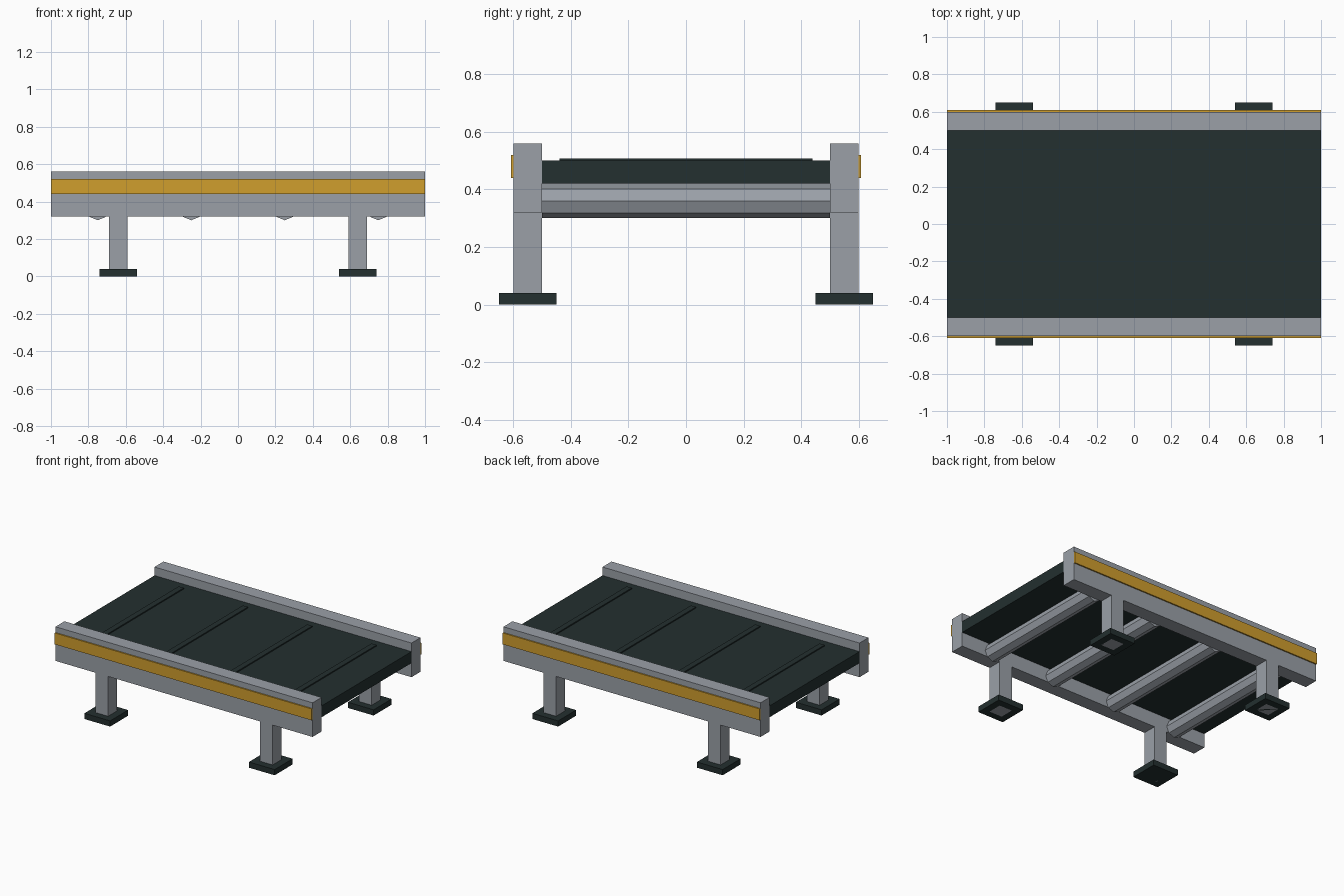
import bpy
import math

old = bpy.data.objects.get("Cube")
if old:
    bpy.data.objects.remove(old, do_unlink=True)


def material(name, rgb):
    mat = bpy.data.materials.new(name)
    mat.use_nodes = True
    color = (*rgb, 1)
    mat.diffuse_color = color
    mat.node_tree.nodes["Principled BSDF"].inputs["Base Color"].default_value = color
    return mat


steel = material("steel grey", (0.325, 0.352, 0.39))
rubber = material("dark rubber", (0.017, 0.029, 0.029))
yellow = material("safety yellow", (0.63, 0.342, 0.027))


def finish(name, mat):
    obj = bpy.context.object
    obj.name = obj.data.name = name
    obj.data.materials.append(mat)
    return obj


def box(name, mat, x, y, z):
    """Box from (min, max) ranges along each axis."""
    spans = (x, y, z)
    bpy.ops.mesh.primitive_cube_add(size=1, location=[(a + b) / 2 for a, b in spans])
    obj = finish(name, mat)
    obj.scale = [b - a for a, b in spans]
    bpy.ops.object.transform_apply(location=False, rotation=False, scale=True)
    return obj


def around(centre, half):
    return (centre - half, centre + half)


# Belt
box("belt", rubber, (-1, 1), (-0.5, 0.5), (0.42, 0.5))

# Cleats on the belt and octagonal rollers beneath it
for i in range(4):
    x = -0.75 + 0.5 * i
    box(f"belt_cleat_{i + 1}", rubber, around(x, 0.02), (-0.44, 0.44), (0.498, 0.508))
    bpy.ops.mesh.primitive_cylinder_add(vertices=8, radius=0.06, depth=1,
                                        location=(x, 0, 0.36),
                                        rotation=(math.pi / 2, 0, 0))
    finish(f"roller_{i + 1}", steel)

# Side rails with stripes, legs and feet
for side, s in (("front", -1), ("back", 1)):
    y = 0.55 * s
    box(f"{side}_rail", steel, (-1, 1), around(y, 0.05), (0.32, 0.56))
    box(f"{side}_stripe", yellow, (-1, 1), around(0.6045 * s, 0.0045), (0.44, 0.52))
    for end, x in (("right", -0.64), ("left", 0.64)):
        box(f"{side}_{end}_leg", steel, around(x, 0.05), around(y, 0.05), (0, 0.32))
        box(f"{side}_{end}_foot", rubber, around(x, 0.1), around(y, 0.1), (0, 0.04))
